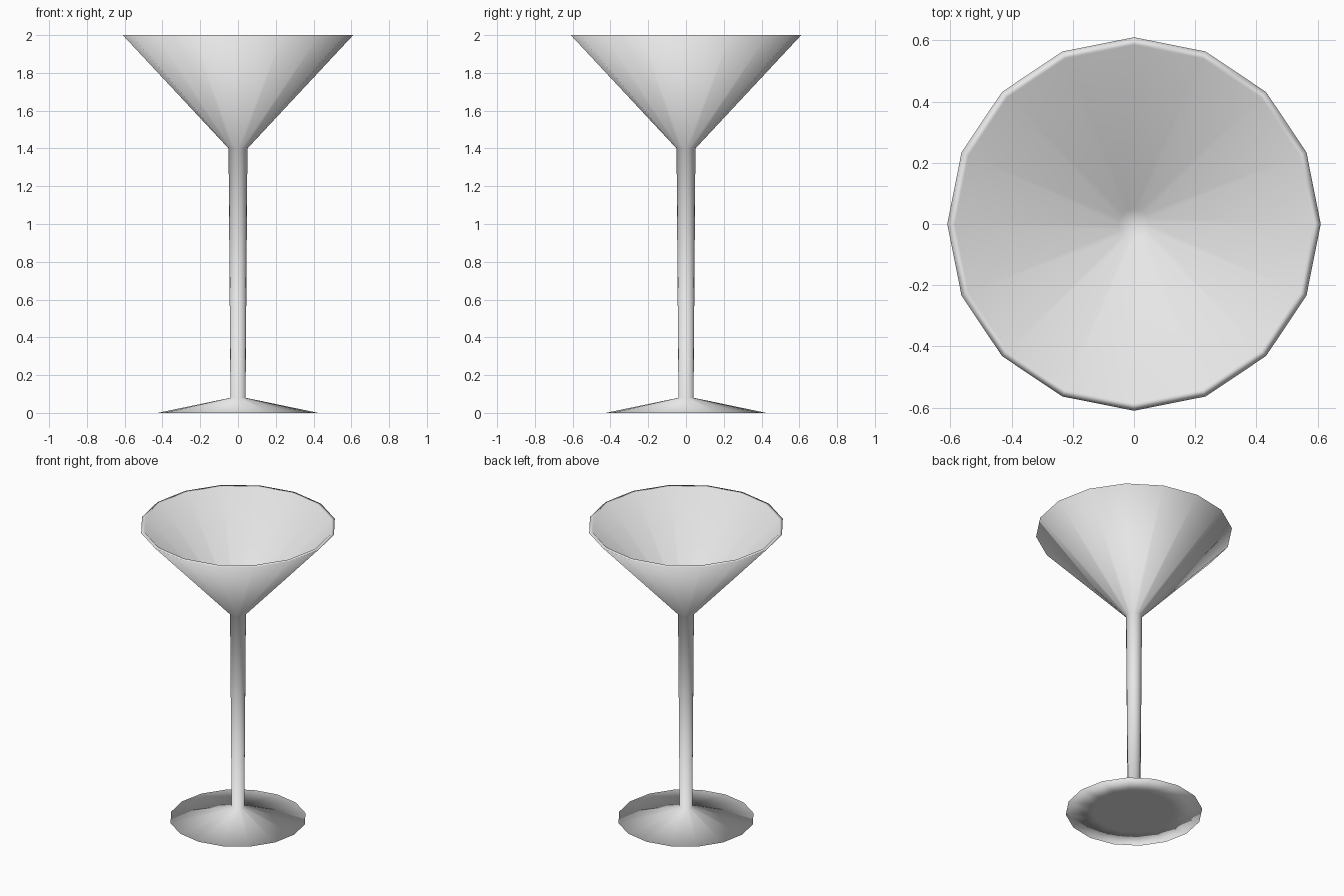
import bpy
import bmesh
from math import cos, sin, tau

SIDES = 16

cube = bpy.data.objects.get("Cube")
if cube:
    bpy.data.objects.remove(cube, do_unlink=True)

glass_grey = bpy.data.materials.new("glass_grey")
glass_grey.use_nodes = True
colour = (0.8, 0.8, 0.8, 1)
glass_grey.diffuse_color = colour
glass_grey.node_tree.nodes["Principled BSDF"].inputs["Base Color"].default_value = colour


def lathe(name, profile, material):
    """Turn (radius, height) points around z, closing both ends with flat caps."""
    bm = bmesh.new()
    rings = [[bm.verts.new((r * cos(tau * i / SIDES), r * sin(tau * i / SIDES), z))
              for i in range(SIDES)] for r, z in profile]
    for low, high in zip(rings, rings[1:]):
        for i in range(SIDES):
            j = (i + 1) % SIDES
            bm.faces.new((low[i], low[j], high[j], high[i]))
    bm.faces.new(rings[0][::-1])
    bm.faces.new(rings[-1])
    bmesh.ops.recalc_face_normals(bm, faces=bm.faces)
    for face in bm.faces:
        face.smooth = True
    mesh = bpy.data.meshes.new(name)
    bm.to_mesh(mesh)
    bm.free()
    mesh.materials.append(material)
    obj = bpy.data.objects.new(name, mesh)
    bpy.context.collection.objects.link(obj)
    return obj


# One continuous skin, so the shading flows from foot to stem to bowl
foot = [(0.25, 0), (0.425, 0), (0.04, 0.08)]
stem_top = [(0.05, 1.4)]
bowl = [(0.61, 2), (0.585, 2), (0.05, 1.43)]
lathe("cocktail_glass", foot + stem_top + bowl, glass_grey)
